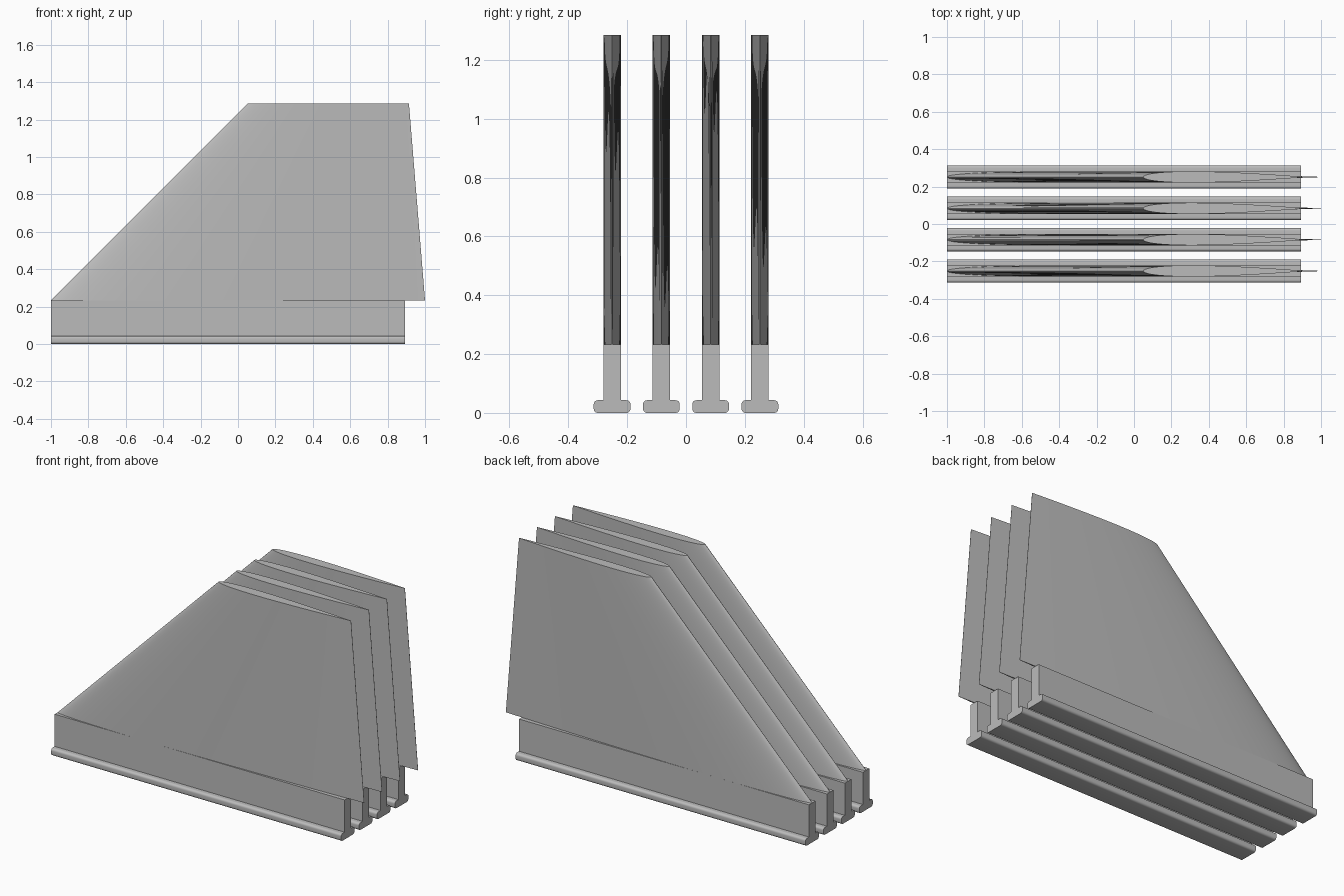
import bpy, bmesh, math

if "Cube" in bpy.data.objects:
    bpy.data.objects.remove(bpy.data.objects["Cube"])

grey = bpy.data.materials.new("light grey")
grey.diffuse_color = (0.5, 0.5, 0.5, 1)
grey.use_nodes = True
grey.node_tree.nodes["Principled BSDF"].inputs["Base Color"].default_value = grey.diffuse_color

ROOT_Z, TIP_Z = 0.233, 1.285
STEM, FOOT, FOOT_Z, R = 0.03, 0.0625, 0.043, 0.014


def loft(name, start, end, y):
    """Closed solid between two matching rings of points."""
    bm = bmesh.new()
    a = [bm.verts.new(p) for p in start]
    b = [bm.verts.new(p) for p in end]
    n = len(a)
    for i in range(n):
        j = (i + 1) % n
        bm.faces.new((a[i], a[j], b[j], b[i]))
    bm.faces.new(a[::-1])
    bm.faces.new(b)
    bmesh.ops.recalc_face_normals(bm, faces=bm.faces)
    me = bpy.data.meshes.new(name)
    bm.to_mesh(me)
    bm.free()
    me.materials.append(grey)
    ob = bpy.data.objects.new(name, me)
    ob.location.y = y
    bpy.context.collection.objects.link(ob)
    bpy.ops.object.select_all(action='DESELECT')
    ob.select_set(True)
    bpy.context.view_layer.objects.active = ob
    bpy.ops.object.shade_smooth_by_angle(angle=math.radians(30))


def airfoil(x0, x1, z, steps=40):
    """Symmetric wing section, rounded nose at x0, thin tail at x1."""
    side = []
    for i in range(steps + 1):
        t = (1 - math.cos(math.pi * i / steps)) / 2
        h = 2 * STEM * 5 * (0.2969 * math.sqrt(t) - 0.126 * t - 0.3516 * t**2
                            + 0.2843 * t**3 - 0.1015 * t**4)
        side.append((x0 + (x1 - x0) * t, h, z))
    return side + [(x, -h, z) for x, h, z in side[:0:-1]]


def rail_profile():
    """Upside-down T with a rounded foot, as (y, z) points."""
    half = []
    for cz, a0 in ((R, -90), (FOOT_Z - R, 0)):
        for k in range(7):
            a = math.radians(a0 + 15 * k)
            half.append((FOOT - R + R * math.cos(a), cz + R * math.sin(a)))
    half += [(STEM, FOOT_Z), (STEM, ROOT_Z)]
    return half + [(-y, z) for y, z in reversed(half)]


# Four identical fins, each standing on its own mounting rail
profile = rail_profile()
for i in range(4):
    y = (i - 1.5) * 0.1675
    loft(f"fin_{i + 1}", airfoil(-1.0, 1.0, ROOT_Z), airfoil(0.05, 0.914, TIP_Z), y)
    loft(f"mounting_rail_{i + 1}", [(-1.0, py, pz) for py, pz in profile],
         [(0.893, py, pz) for py, pz in profile], y)
